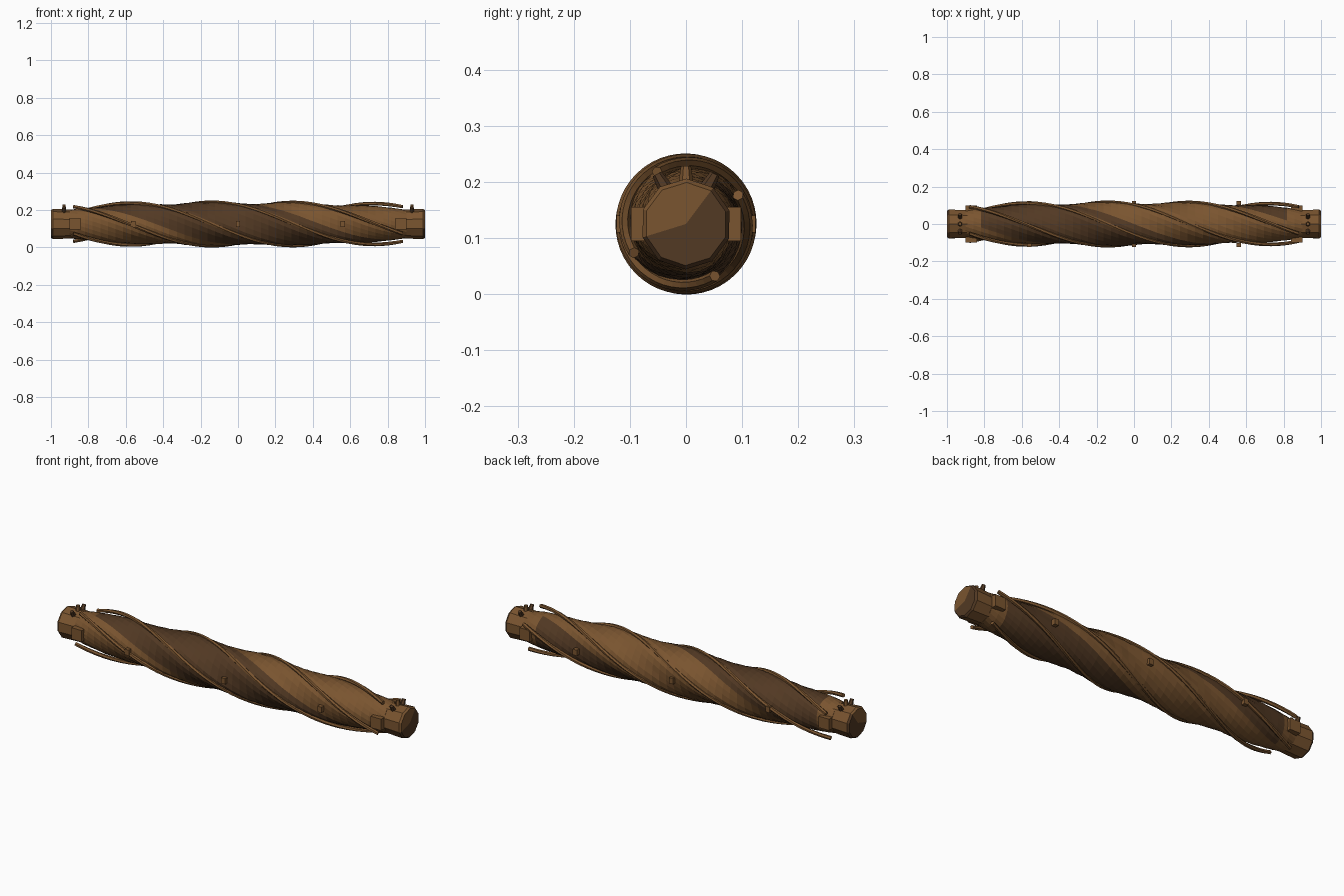
import bpy, bmesh, math, random
from mathutils import Vector, Matrix

if "Cube" in bpy.data.objects:
    bpy.data.objects.remove(bpy.data.objects["Cube"])

random.seed(4)
CZ = 0.125                       # height of the long axis
TWIST = 2 * math.pi / 1.76       # one full turn over the wrapped length


def material(name, rgb):
    m = bpy.data.materials.new(name)
    m.diffuse_color = (*rgb, 1)
    m.use_nodes = True
    m.node_tree.nodes["Principled BSDF"].inputs["Base Color"].default_value = m.diffuse_color
    return m


LIGHT = material("light wood", (0.195, 0.090, 0.029))
DARK = material("dark wood", (0.085, 0.041, 0.017))


def polar(x, r, a):
    return Vector((x, r * math.cos(a), CZ + r * math.sin(a)))


def finish(name, bm, rule=None):
    bmesh.ops.recalc_face_normals(bm, faces=bm.faces)
    if rule:
        for f in bm.faces:
            f.material_index = rule(f)
    me = bpy.data.meshes.new(name)
    bm.to_mesh(me)
    bm.free()
    me.materials.append(LIGHT)
    me.materials.append(DARK)
    ob = bpy.data.objects.new(name, me)
    bpy.context.collection.objects.link(ob)
    return ob


def loft(name, rings, rule=None):
    """Skin closed rings of points and close both ends with fans."""
    bm = bmesh.new()
    loops = [[bm.verts.new(p) for p in ring] for ring in rings]
    n = len(loops[0])
    for a, b in zip(loops, loops[1:]):
        for i in range(n):
            j = (i + 1) % n
            bm.faces.new((a[i], a[j], b[j], b[i]))
    for loop in (loops[0], loops[-1]):
        c = bm.verts.new(sum((v.co for v in loop), Vector()) / n)
        for i in range(n):
            bm.faces.new((loop[i], loop[(i + 1) % n], c))
    return finish(name, bm, rule)


def angle(p):
    return math.atan2(p.z - CZ, p.y)


# inner core, visible at the ends, with two-tone end caps
def core_colour(f):
    c = f.calc_center_median()
    if abs(c.x) < 0.995:
        return 0
    return 0 if 1.05 < angle(c) % (2 * math.pi) < 3.45 else 1


profile = [(-1, .074), (-.99, .081), (-.86, .076), (.86, .076), (.99, .081), (1, .074)]
loft("core", [[polar(x, r, 2 * math.pi * i / 10 + .3) for i in range(10)]
              for x, r in profile], core_colour)


# twisted trunk with four soft lobes, dark on one half of the twist
def trunk_radius(x):
    t = max(0, 1 - abs(x / 0.9) ** 2.4)
    return 0.076 + 0.037 * t ** 0.8


def trunk_colour(f):
    c = f.calc_center_median()
    d = (angle(c) - math.pi - TWIST * c.x) % (2 * math.pi)
    d = min(d, 2 * math.pi - d)
    return 1 if d < 1.5 and abs(c.x) < 0.8 else 0


SIDES, STEPS = 24, 44
rings = []
for k in range(STEPS + 1):
    x = -0.9 + 1.8 * k / STEPS
    ring = []
    for i in range(SIDES):
        u = 2 * math.pi * i / SIDES
        r = trunk_radius(x)
        amp = 0.006 * (r - 0.076) / 0.037
        r += amp * math.cos(4 * (u - .52)) + random.uniform(-.25, .25) * amp
        ring.append(polar(x, r, u + TWIST * x))
    rings.append(ring)
loft("twisted_trunk", rings, trunk_colour)


# four thin vines wound around the trunk, loose at the ends
def vine(start):
    rings = []
    for k in range(49):
        x = -0.88 + 1.76 * k / 48
        a = start + TWIST * (x + .88)
        r = 0.106 + 0.010 * (1 - (x / .88) ** 2)
        c = polar(x, r, a)
        out = Vector((0, math.cos(a), math.sin(a)))
        along = Vector((1, -r * TWIST * math.sin(a), r * TWIST * math.cos(a))).normalized()
        side = along.cross(out)
        rings.append([c + 0.010 * (out * math.cos(t) + side * math.sin(t))
                      for t in (math.pi * i / 3 for i in range(6))])
    return rings


for n in range(4):
    loft(f"vine_{n + 1}", vine(math.radians(29 + 90 * n)))


# square lugs near the ends and small studs along both sides
def box(name, centre, size):
    bm = bmesh.new()
    bmesh.ops.create_cube(bm, size=1, matrix=Matrix.Translation(centre) @ Matrix.Diagonal((*size, 1)))
    finish(name, bm)


for s in (-1, 1):
    for x in (-.87, .87):
        box("end_lug", (x, s * .082, CZ), (.06, .032, .06))
    for x in (-.56, 0, .56):
        box("side_stud", (x, s * .113, CZ), (.024, .022, .03))

# three short tapered pegs on top of each end
for x in (-.93, .93):
    for deg in (60, 90, 120):
        a = math.radians(deg)
        bm = bmesh.new()
        bmesh.ops.create_cone(bm, cap_ends=True, segments=6, radius1=.014, radius2=.009, depth=.034)
        d = Vector((0, math.cos(a), math.sin(a)))
        bm.transform(Matrix.Translation(polar(x, .086, a)) @ d.to_track_quat('Z', 'Y').to_matrix().to_4x4())
        finish("top_peg", bm, lambda f, k=deg: 0 if k == 90 else 1)
